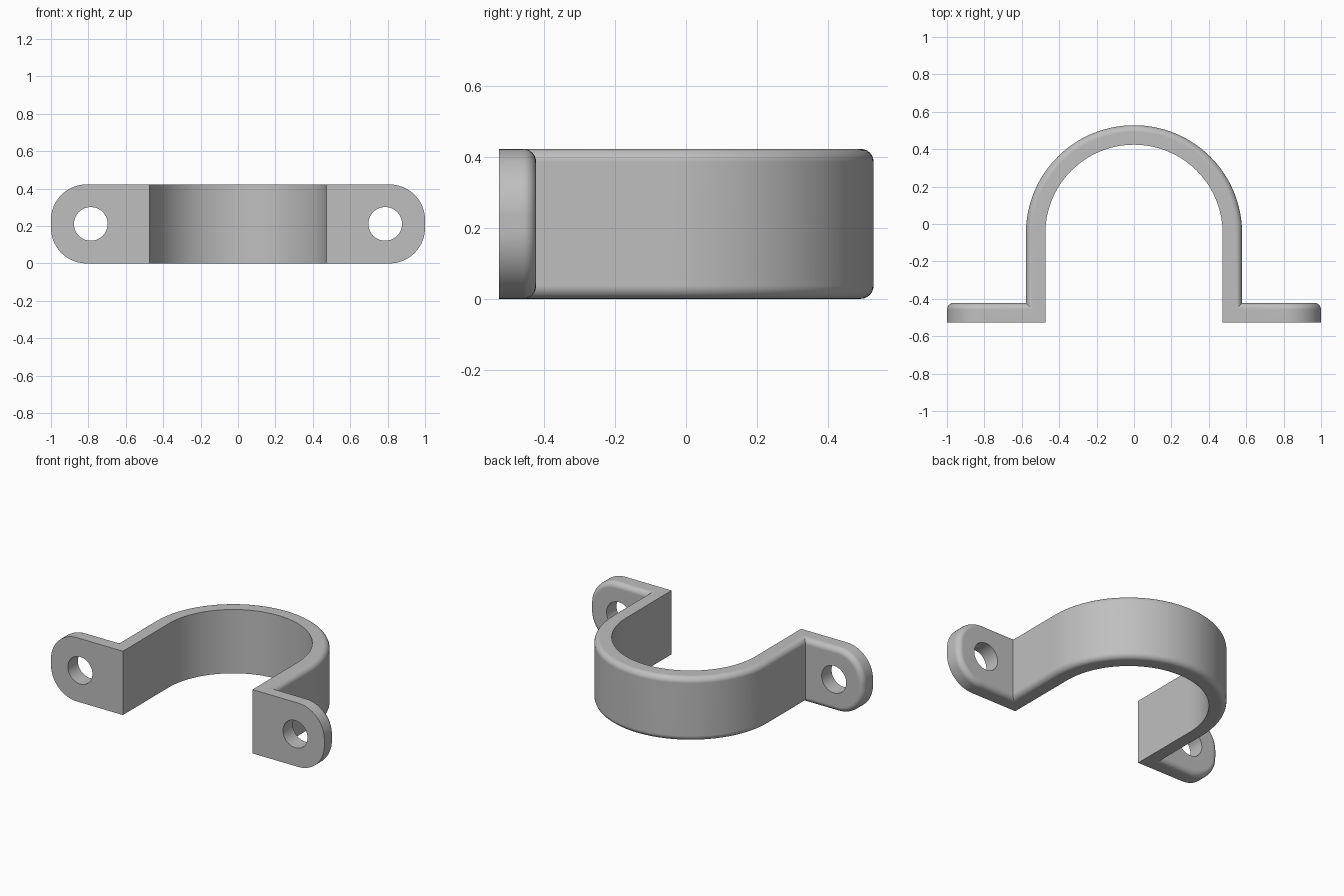
import bpy, bmesh, math
from math import sin, cos, pi

if "Cube" in bpy.data.objects:
    bpy.data.objects.remove(bpy.data.objects["Cube"])

HEIGHT, THICK, FILLET = 0.422, 0.104, 0.036
INNER_R, ARC_Y = 0.474, -0.05
FRONT_Y, END_X, CORNER_R = -0.526, 1.0, 0.19
HOLE_X, HOLE_R = 0.787, 0.09

steel = bpy.data.materials.new("satin_grey")
steel.use_nodes = True
grey = (0.52, 0.52, 0.52, 1)
steel.diffuse_color = grey
steel.node_tree.nodes["Principled BSDF"].inputs["Base Color"].default_value = grey


def arc(cx, cy, r, start, end, n):
    return [(cx + r * cos(start + (end - start) * i / n),
             cy + r * sin(start + (end - start) * i / n)) for i in range(n + 1)]


def loft(name, rings):
    """Skin a solid through matching closed rings and cap both ends."""
    bm = bmesh.new()
    loops = [[bm.verts.new(p) for p in ring] for ring in rings]
    for a, b in zip(loops, loops[1:]):
        for i in range(len(a)):
            k = (i + 1) % len(a)
            bm.faces.new((a[i], a[k], b[k], b[i]))
    bm.faces.new(loops[0])
    bm.faces.new(loops[-1])
    bmesh.ops.recalc_face_normals(bm, faces=bm.faces)
    mesh = bpy.data.meshes.new(name)
    bm.to_mesh(mesh)
    bm.free()
    mesh.materials.append(steel)
    obj = bpy.data.objects.new(name, mesh)
    bpy.context.collection.objects.link(obj)
    return obj


def combine(target, other, operation):
    """Apply a boolean and discard the helper."""
    bpy.context.view_layer.objects.active = target
    mod = target.modifiers.new("combine", "BOOLEAN")
    mod.operation, mod.solver, mod.object = operation, "EXACT", other
    bpy.ops.object.modifier_apply(modifier=mod.name)
    bpy.data.objects.remove(other)


# Strap: square inside, rounded outside edges, swept along the U
f = FILLET
section = ([(0, 0)] + arc(THICK - f, f, f, -pi / 2, 0, 6)
           + arc(THICK - f, HEIGHT - f, f, 0, pi / 2, 6) + [(0, HEIGHT)])
turns = [pi * i / 64 for i in range(65)]
stations = [(0, FRONT_Y)] + [(a, ARC_Y) for a in turns] + [(pi, FRONT_Y)]
strap = loft("pipe_strap", [
    [((INNER_R + d) * cos(a), y + (INNER_R + d) * sin(a), z) for d, z in section]
    for a, y in stations])


# Tabs: rounded plates whose back rim is filleted
def tab_ring(side, inset, y):
    r = CORNER_R - inset
    cx, x0 = END_X - CORNER_R, INNER_R
    outline = ([(x0, inset)] + arc(cx, CORNER_R, r, -pi / 2, 0, 20)
               + arc(cx, HEIGHT - CORNER_R, r, 0, pi / 2, 20) + [(x0, HEIGHT - inset)])
    return [(side * x, y, z) for x, z in outline]


for side in (-1, 1):
    back = FRONT_Y + THICK
    rings = [tab_ring(side, 0, FRONT_Y)]
    for i in range(7):
        t = pi / 2 * i / 6
        rings.append(tab_ring(side, f * (1 - cos(t)), back - f + f * sin(t)))
    combine(strap, loft("mounting_tab", rings), "UNION")

    # Screw hole through the tab
    circle = arc(side * HOLE_X, HEIGHT / 2, HOLE_R, 0, 2 * pi, 48)[:-1]
    cutter = loft("hole_cutter", [[(x, y, z) for x, z in circle]
                                  for y in (FRONT_Y - 0.1, back + 0.1)])
    cutter.hide_render = True
    combine(strap, cutter, "DIFFERENCE")

# Smooth curves, crisp corners, flat faces kept flat
bpy.ops.object.select_all(action="DESELECT")
strap.select_set(True)
bpy.context.view_layer.objects.active = strap
bpy.ops.object.shade_smooth_by_angle(angle=math.radians(30))
weighted = strap.modifiers.new("even_shading", "WEIGHTED_NORMAL")
weighted.keep_sharp = True
